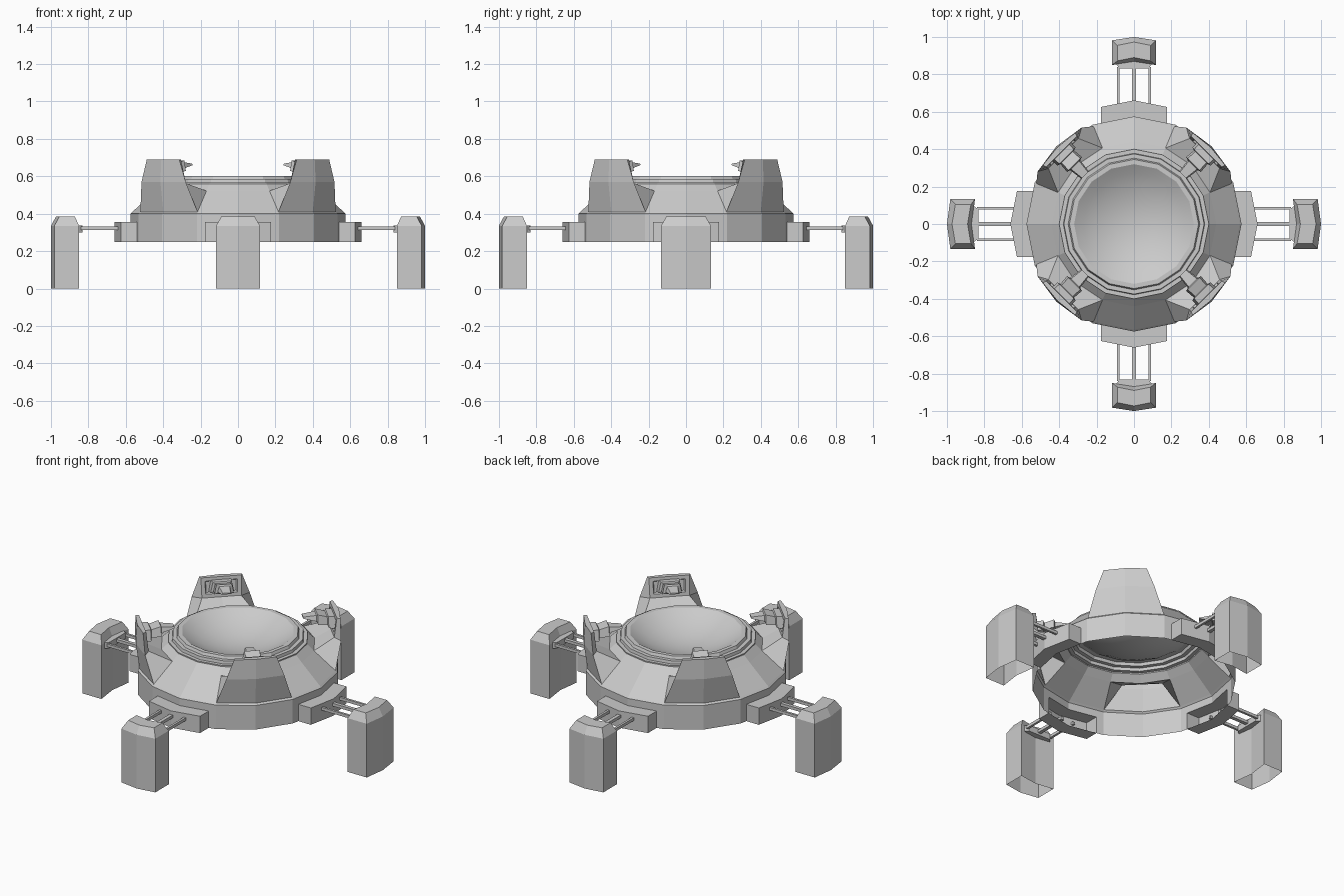
import bpy, bmesh
from math import sin, cos, radians, pi, sqrt
from mathutils import Vector, Matrix

if "Cube" in bpy.data.objects:
    bpy.data.objects.remove(bpy.data.objects["Cube"])


def finish(bm, name, angle=0.0):
    bmesh.ops.recalc_face_normals(bm, faces=bm.faces)
    me = bpy.data.meshes.new(name)
    bm.to_mesh(me)
    bm.free()
    ob = bpy.data.objects.new(name, me)
    bpy.context.collection.objects.link(ob)
    ob.rotation_euler.z = angle
    return ob


def loft(name, rings, angle=0.0, start=True, end=True):
    """Skin closed rings of points, with optional end caps."""
    bm = bmesh.new()
    vs = [[bm.verts.new(p) for p in ring] for ring in rings]
    n = len(rings[0])
    for a, b in zip(vs, vs[1:]):
        for i in range(n):
            j = (i + 1) % n
            bm.faces.new((a[i], a[j], b[j], b[i]))
    if start:
        bm.faces.new(vs[0])
    if end:
        bm.faces.new(vs[-1])
    return finish(bm, name, angle)


def lathe(profile, n=16):
    """Spin (radius, z) points; returns bmesh and faces[(row, segment)]."""
    bm = bmesh.new()
    vs = [[bm.verts.new((r * cos(2 * pi * i / n), r * sin(2 * pi * i / n), z))
           for i in range(n)] for r, z in profile]
    faces = {}
    for k in range(len(vs) - 1):
        for i in range(n):
            j = (i + 1) % n
            faces[k, i] = bm.faces.new((vs[k][i], vs[k][j], vs[k + 1][j], vs[k + 1][i]))
    return bm, faces, vs


# hull: hollow 16-sided shell with stepped collar
bm, faces, _ = lathe([(.575, .25), (.575, .40), (.565, .41), (.44, .522), (.40, .56),
                      (.40, .567), (.378, .567), (.375, .585), (.352, .585),
                      (.345, .602), (.32, .602)])
bm.normal_update()
# openings under the four towers
bmesh.ops.delete(bm, geom=[faces[2, i] for q in range(4) for i in (4 * q + 1, 4 * q + 2)],
                 context='FACES_ONLY')
# arm blocks drawn out of the rim
for q in range(4):
    region = [faces[0, (4 * q - 1) % 16], faces[0, 4 * q]]
    bmesh.ops.inset_region(bm, faces=region, thickness=.045, use_even_offset=True)
    out = bmesh.ops.extrude_face_region(bm, geom=region)['geom']
    bmesh.ops.delete(bm, geom=[f for f in region if f.is_valid], context='FACES_ONLY')
    bmesh.ops.translate(bm, verts=[v for v in out if isinstance(v, bmesh.types.BMVert)],
                        vec=Vector((cos(q * pi / 2), sin(q * pi / 2), 0)) * .086)
finish(bm, "hull")

# concave dish in the collar
R, depth = .32, .10
S = (R * R + depth * depth) / (2 * depth)
prof = [(R * t, .602 - depth + S - sqrt(S * S - (R * t) ** 2)) for t in (1, .85, .65, .4, .15)]
bm, faces, vs = lathe(prof)
bm.faces.new(vs[-1])
dish = finish(bm, "dish")
for p in dish.data.polygons:
    p.use_smooth = True


def tower(angle):
    # side profile: radius, half angle, z (outer bottom, up, over, inner bottom)
    prof = [(.565, 22.5, .41), (.587, 16.5, .57), (.580, 12.2, .69),
            (.560, 12, .69), (.545, 12, .57), (.44, 22.5, .522)]
    bm = bmesh.new()
    cols = []
    for s in (-1, 0, 1):
        col = []
        for k, (r, a, z) in enumerate(prof):
            if s == 0 and k in (3, 4):
                r *= cos(radians(a))
            t = radians(a * s)
            col.append(bm.verts.new((r * cos(t), r * sin(t), z)))
        cols.append(col)
    inner = []
    for a, b in zip(cols, cols[1:]):
        for k in range(5):
            f = bm.faces.new((a[k], b[k], b[k + 1], a[k + 1]))
            if k == 3:
                inner.append(f)
    for c in (cols[0], cols[2]):
        bm.faces.new((c[0], c[1], c[4], c[5]))
        bm.faces.new((c[1], c[2], c[3], c[4]))
    bmesh.ops.recalc_face_normals(bm, faces=bm.faces)
    # framed recess on the inner face
    bmesh.ops.inset_region(bm, faces=inner, thickness=.022, use_even_offset=True)
    bmesh.ops.inset_region(bm, faces=inner, thickness=.006, depth=-.014, use_even_offset=True)
    finish(bm, "tower", angle)
    # stepped claw pointing inward: radius, half width, bottom, top
    steps = [(.56, .072, .60, .672), (.51, .068, .61, .675), (.505, .052, .622, .668),
             (.45, .056, .628, .685), (.445, .038, .642, .676), (.37, .028, .66, .668)]
    loft("claw", [[(r, -w, lo), (r, w, lo), (r, w * .8, hi), (r, -w * .8, hi)]
                  for r, w, lo, hi in steps], angle)


def leg_ring(r0, r1, w, z, bend=.018):
    return [(r0, -w, z), (r1, -w, z), (r1 + bend, 0, z), (r1, w, z),
            (r0, w, z), (r0 + bend, 0, z)]


def box(name, r0, r1, y, w0, w1, z0, z1, angle):
    loft(name, [[(r, y - w, z0), (r, y + w, z0), (r, y + w, z1), (r, y - w, z1)]
                for r, w in ((r0, w0), (r1, w1))], angle)


for q in range(4):
    ang = q * pi / 2
    tower(ang + pi / 4)
    # hollow leg with chamfered top, open below
    w = .133 if q % 2 == 0 else .117
    loft("leg", [leg_ring(.85, .982, w, 0), leg_ring(.85, .982, w, .335),
                 leg_ring(.872, .955, w - .028, .385)], ang, start=False)
    # collar on the leg and three connecting rods
    box("leg_collar", .832, .875, 0, .078, .11, .30, .338, ang)
    for y, hw in ((-.085, .007), (0, .011), (.085, .007)):
        box("rod", .63, .84, y, hw, hw, .313, .331, ang)
